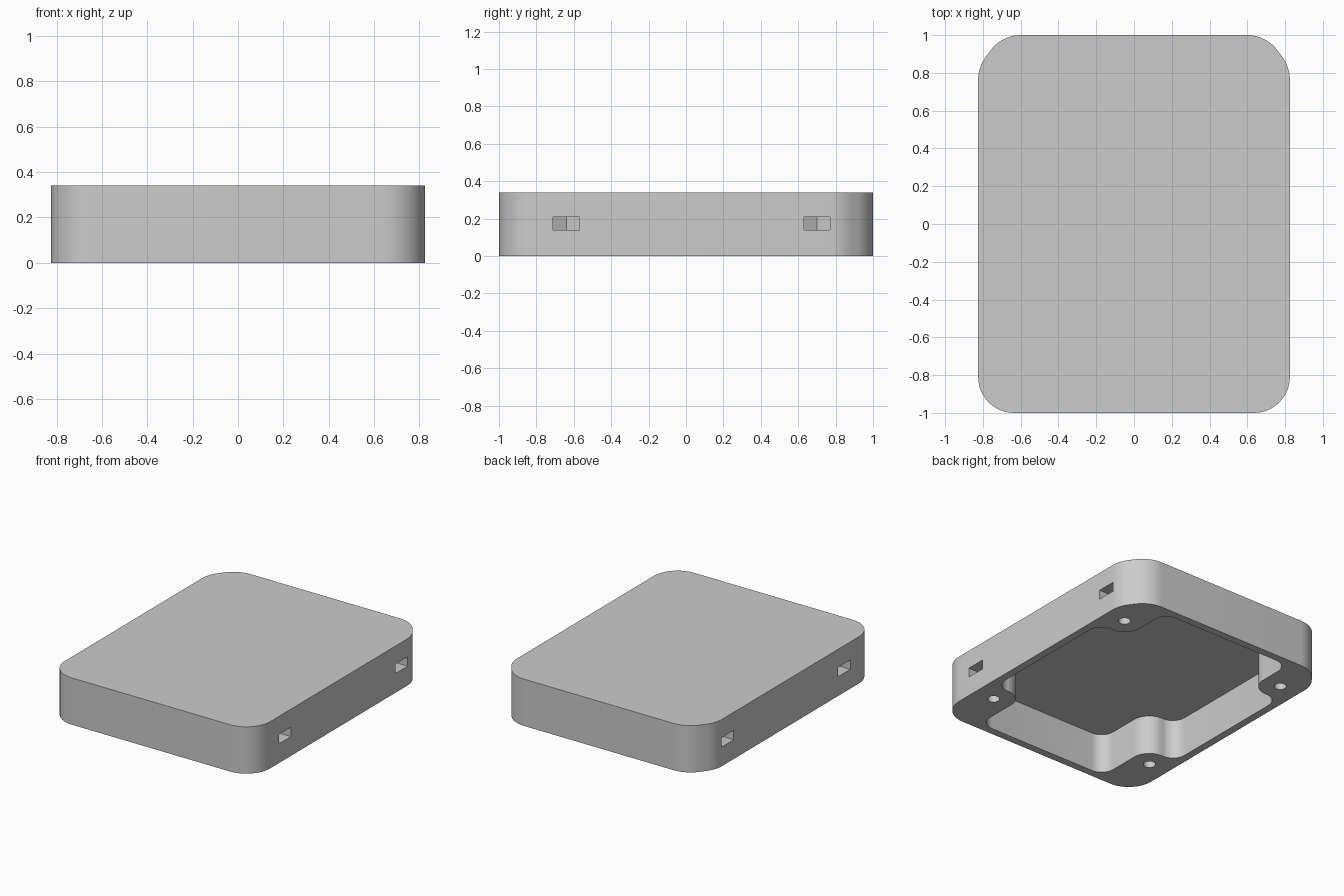
import bpy, bmesh, math
from mathutils import Vector

cube = bpy.data.objects.get("Cube")
if cube:
    bpy.data.objects.remove(cube, do_unlink=True)

HEIGHT, DEPTH = 0.34, 0.285        # body height, depth of the underside pocket
HOLE_X, HOLE_YS = 0.67, (-0.64, 0.70)

grey = bpy.data.materials.new("plain grey")
grey.use_nodes = True
grey.diffuse_color = (0.6, 0.6, 0.6, 1)
grey.node_tree.nodes["Principled BSDF"].inputs["Base Color"].default_value = (0.6, 0.6, 0.6, 1)


def fillet(corners, steps=12):
    """Round each (x, y, radius) corner of a closed outline."""
    out = []
    for i, (x, y, r) in enumerate(corners):
        p = Vector((x, y))
        a = (Vector(corners[i - 1][:2]) - p).normalized()
        b = (Vector(corners[(i + 1) % len(corners)][:2]) - p).normalized()
        half = a.angle(b) / 2
        centre = p + (a + b).normalized() * (r / math.sin(half))
        start = p + a * (r / math.tan(half)) - centre
        end = p + b * (r / math.tan(half)) - centre
        sweep = start.angle_signed(end)
        for k in range(steps + 1):
            t = -sweep * k / steps
            c, s = math.cos(t), math.sin(t)
            out.append((centre.x + start.x * c - start.y * s,
                        centre.y + start.x * s + start.y * c))
    return out


def prism(name, outline, z0, z1):
    """Extrude a flat outline from z0 up to z1."""
    bm = bmesh.new()
    face = bm.faces.new([bm.verts.new((x, y, z0)) for x, y in outline])
    top = bmesh.ops.extrude_face_region(bm, geom=[face])["geom"]
    bmesh.ops.translate(bm, vec=(0, 0, z1 - z0),
                        verts=[v for v in top if isinstance(v, bmesh.types.BMVert)])
    bmesh.ops.recalc_face_normals(bm, faces=bm.faces)
    mesh = bpy.data.meshes.new(name)
    bm.to_mesh(mesh)
    bm.free()
    mesh.materials.append(grey)
    obj = bpy.data.objects.new(name, mesh)
    bpy.context.collection.objects.link(obj)
    return obj


def mirrored(half):
    """Complete a right-hand outline with its mirror image."""
    return half + [(-x, y, r) for x, y, r in reversed(half)]


# Main body with rounded front corners and chamfered back corners
body = prism("case_body", fillet(mirrored([
    (0.825, -1, 0.19), (0.825, 0.83, 0.2), (0.70, 1, 0.2)])), 0, HEIGHT)

# Underside pocket, stepping around a screw boss in each corner
fy, by = HOLE_YS[0] + 0.14, HOLE_YS[1] - 0.14
pocket = fillet(mirrored([
    (0.53, -0.945, 0.1), (0.53, fy, 0.13), (0.77, fy, 0.1),
    (0.77, by, 0.1), (0.53, by, 0.13), (0.53, 0.945, 0.1)]))
cutters = [prism("pocket_cutter", pocket, -0.1, DEPTH)]

# Screw holes and side slots with a hexagonal inner end
for side in (-1, 1):
    for y in HOLE_YS:
        ring = [(side * HOLE_X + 0.04 * math.cos(math.tau * k / 32),
                 y + 0.04 * math.sin(math.tau * k / 32)) for k in range(32)]
        cutters.append(prism("screw_hole_cutter", ring, -0.1, DEPTH))
        slot = [(side * x, y + dy) for x, dy in (
            (HOLE_X - 0.081, 0), (HOLE_X - 0.04, -0.07), (1, -0.07),
            (1, 0.07), (HOLE_X - 0.04, 0.07))]
        cutters.append(prism("nut_slot_cutter", slot, 0.14, 0.208))

bpy.context.view_layer.objects.active = body
body.select_set(True)
for cutter in cutters:
    mod = body.modifiers.new("cut", 'BOOLEAN')
    mod.operation, mod.solver, mod.object = 'DIFFERENCE', 'EXACT', cutter
    bpy.ops.object.modifier_apply(modifier=mod.name)
    bpy.data.objects.remove(cutter, do_unlink=True)

for other in bpy.context.selected_objects:
    other.select_set(other == body)
bpy.ops.object.shade_smooth_by_angle(angle=math.radians(30))
